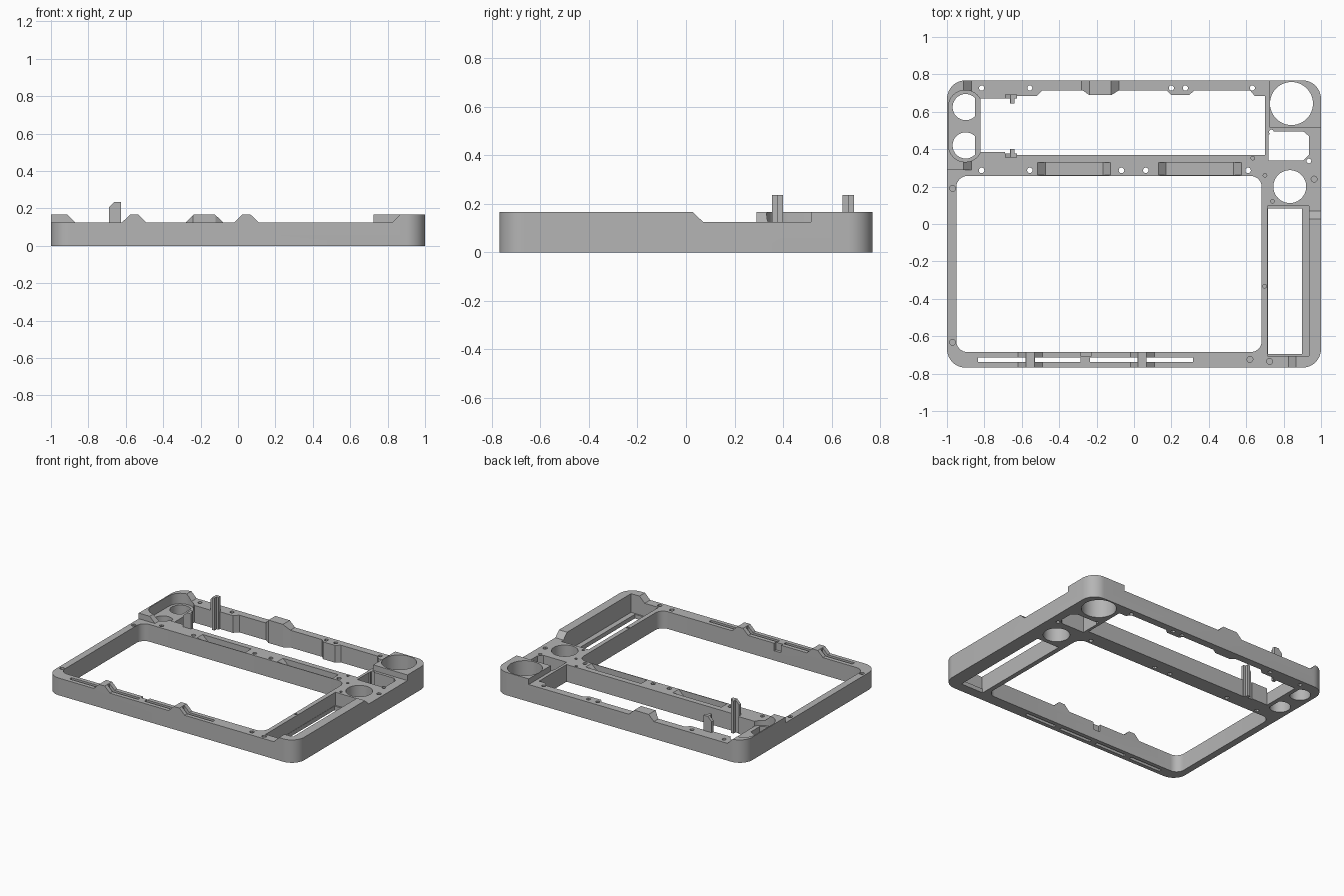
import bpy, bmesh, math
from mathutils import Vector

cube = bpy.data.objects.get("Cube")
if cube:
    bpy.data.objects.remove(cube, do_unlink=True)

grey = bpy.data.materials.new("Light grey plastic")
grey.use_nodes = True
colour = (0.46, 0.46, 0.46, 1)
grey.diffuse_color = colour
grey.node_tree.nodes["Principled BSDF"].inputs["Base Color"].default_value = colour

TOP, HIGH, RAMP = 0.125, 0.166, 0.042


def prisms(name, loops, lo, hi, axis="z"):
    """Extrude closed outlines from lo to hi along an axis, as one object."""
    place = {"z": lambda a, b, h: (a, b, h),
             "y": lambda a, b, h: (a, h, b),
             "x": lambda a, b, h: (h, a, b)}[axis]
    bm = bmesh.new()
    for loop in loops:
        face = bm.faces.new([bm.verts.new(place(a, b, lo)) for a, b in loop])
        ext = bmesh.ops.extrude_face_region(bm, geom=[face])
        moved = [v for v in ext["geom"] if isinstance(v, bmesh.types.BMVert)]
        bmesh.ops.translate(bm, verts=moved, vec=Vector(place(0, 0, hi - lo)))
    bmesh.ops.recalc_face_normals(bm, faces=bm.faces)
    mesh = bpy.data.meshes.new(name)
    bm.to_mesh(mesh)
    bm.free()
    mesh.materials.append(grey)
    obj = bpy.data.objects.new(name, mesh)
    bpy.context.collection.objects.link(obj)
    return obj


def rect(x0, x1, y0, y1):
    return [(x0, y0), (x1, y0), (x1, y1), (x0, y1)]


def round_rect(x0, x1, y0, y1, r, steps=8):
    centres = [(x1 - r, y1 - r), (x0 + r, y1 - r), (x0 + r, y0 + r), (x1 - r, y0 + r)]
    return [(cx + r * math.cos(a), cy + r * math.sin(a))
            for q, (cx, cy) in enumerate(centres)
            for a in [(q + i / steps) * math.pi / 2 for i in range(steps + 1)]]


def circle(x, y, r, n=32):
    return [(x + r * math.cos(2 * math.pi * i / n), y + r * math.sin(2 * math.pi * i / n))
            for i in range(n)]


def combine(obj, tool, operation="DIFFERENCE"):
    mod = obj.modifiers.new("shape", "BOOLEAN")
    mod.operation, mod.solver, mod.object = operation, "EXACT", tool
    bpy.context.view_layer.objects.active = obj
    bpy.ops.object.modifier_apply(modifier=mod.name)
    bpy.data.objects.remove(tool, do_unlink=True)


def cut(obj, loops, lo=-0.1, hi=0.5):
    combine(obj, prisms("cutter", loops, lo, hi))


def ridge(a0, a1, r0, r1):
    """Side outline of a raised area with optional ramps at its ends."""
    return [(a0, 0.1), (a1, 0.1), (a1, TOP), (a1 - r1, HIGH), (a1 - r1, 0.5),
            (a0 + r0, 0.5), (a0 + r0, HIGH), (a0, TOP)]


# Outer body at full height
frame = prisms("frame", [round_rect(-1, 1, -0.768, 0.768, 0.1, 12)], 0, HIGH)

# Lower the rim everywhere except at the raised corners and ramped bumps
sky = prisms("sky", [rect(-1.3, 1.3, -1.2, 1.2)], TOP, 0.3)
raised = [
    (ridge(-0.62, -0.49, RAMP, RAMP), -1.3, -0.6, "y"),    # front bumps
    (ridge(-0.02, 0.11, RAMP, RAMP), -1.3, -0.6, "y"),
    (ridge(-0.28, -0.08, RAMP, RAMP), 0.6, 1.3, "y"),      # back bump
    (ridge(-1.4, -0.87, 0, RAMP), 0.29, 1.3, "y"),         # back right corner
    (ridge(0.725, 1.4, 0, 0), 0.515, 1.3, "y"),            # back left corner
    (ridge(0.825, 1.4, RAMP, 0), -1.3, -0.705, "y"),       # front left corner
    (ridge(-1.4, 0.07, 0, RAMP), 0.935, 1.4, "x"),         # left wall
]
for outline, lo, hi, axis in raised:
    combine(sky, prisms("raised_area", [outline], lo, hi, axis))
combine(frame, sky)

# Pocket around the twin round holes
cut(frame, [round_rect(-0.992, -0.812, 0.332, 0.715, 0.089)], lo=0.09)
twin = [[(min(x, -0.848), y) for x, y in circle(-0.9, cy, 0.07)
         if x < -0.845] for cy in (0.625, 0.42)]
cut(frame, twin)

# Large windows
cut(frame, [round_rect(-0.95, 0.683, -0.685, 0.257, 0.06)])
window = [(-0.82, 0.385), (-0.69, 0.385), (-0.69, 0.37), (0.70, 0.37), (0.70, 0.685),
          (0.645, 0.685), (0.62, 0.715), (0.325, 0.715), (0.295, 0.69), (0.20, 0.69),
          (0.175, 0.715), (-0.08, 0.715), (-0.12, 0.69), (-0.24, 0.69), (-0.275, 0.715),
          (-0.49, 0.715), (-0.52, 0.685), (-0.69, 0.685), (-0.69, 0.67), (-0.82, 0.67)]
cut(frame, [window])

# Long side bay with a low ledge
cut(frame, [rect(0.715, 0.935, -0.705, 0.095)], lo=0.03)
cut(frame, [rect(0.717, 0.897, -0.695, 0.082)])

# Round sockets, chamfered window and front slots
socket_window = [(0.72, 0.34), (0.905, 0.34), (0.935, 0.37), (0.935, 0.47),
                 (0.905, 0.495), (0.74, 0.495), (0.72, 0.475)]
slots = [rect(a, b, -0.739, -0.715) for a, b in
         ((-0.835, -0.58), (-0.53, -0.285), (-0.235, 0.02), (0.067, 0.315))]
cut(frame, [circle(0.842, 0.644, 0.115, 48), circle(0.833, 0.2, 0.088, 40), socket_window] + slots)

# Ramped recesses in the middle rail
for a, b in ((-0.515, -0.125), (0.13, 0.575)):
    outline = [(a, TOP), (a + RAMP, TOP - 0.04), (b - RAMP, TOP - 0.04), (b, TOP),
               (b, 0.3), (a, 0.3)]
    combine(frame, prisms("recess", [outline], 0.262, 0.33, "y"))

# Small notch inside the front rail
cut(frame, [rect(-0.285, -0.228, -0.705, -0.66)], lo=0.07)

# Screw holes, through and blind
through = [circle(x, 0.72 + 0.002, 0.014, 12) for x in (-0.815, -0.557, 0.2, 0.275, 0.633)]
through = [[(x, y + 0.005) for x, y in loop] for loop in through]
through += [circle(x, 0.287, 0.015, 12) for x in (-0.815, -0.557, -0.067, 0.063, 0.61)]
through += [circle(0.935, 0.337, 0.013, 12), circle(0.735, 0.492, 0.013, 12)]
cut(frame, through)
blind = [circle(x, y, 0.016, 12) for x, y in
         ((-0.97, 0.19), (-0.97, -0.632), (0.62, -0.724), (0.725, -0.735), (0.963, 0.24))]
blind += [circle(x, y, 0.01, 10) for x, y in
          ((0.635, 0.352), (0.7, 0.26), (0.74, 0.122), (0.699, -0.333))]
cut(frame, blind, lo=0.06)

# Pair of clip posts with a ribbed plan and a sloped top
for name, wall, tip in (("back_clip", 0.692, 0.645), ("front_clip", 0.355, 0.4)):
    side = 1 if tip > wall else -1
    mid = wall + side * 0.022
    plan = [(-0.69, wall), (-0.625, wall), (-0.625, mid), (-0.64, mid),
            (-0.64, tip), (-0.662, tip), (-0.662, mid), (-0.69, mid)]
    clip = prisms(name, [plan], 0, 0.235)
    slope = [(-0.72, 0.175), (-0.64, 0.255), (-0.72, 0.255)]
    combine(clip, prisms("slope", [slope], 0.2, 0.9, "y"))

# Smooth round walls, keep corners sharp
for obj in [o for o in bpy.context.scene.objects if o.type == "MESH"]:
    bpy.ops.object.select_all(action="DESELECT")
    obj.select_set(True)
    bpy.context.view_layer.objects.active = obj
    bpy.ops.object.shade_smooth_by_angle(angle=math.radians(30))
